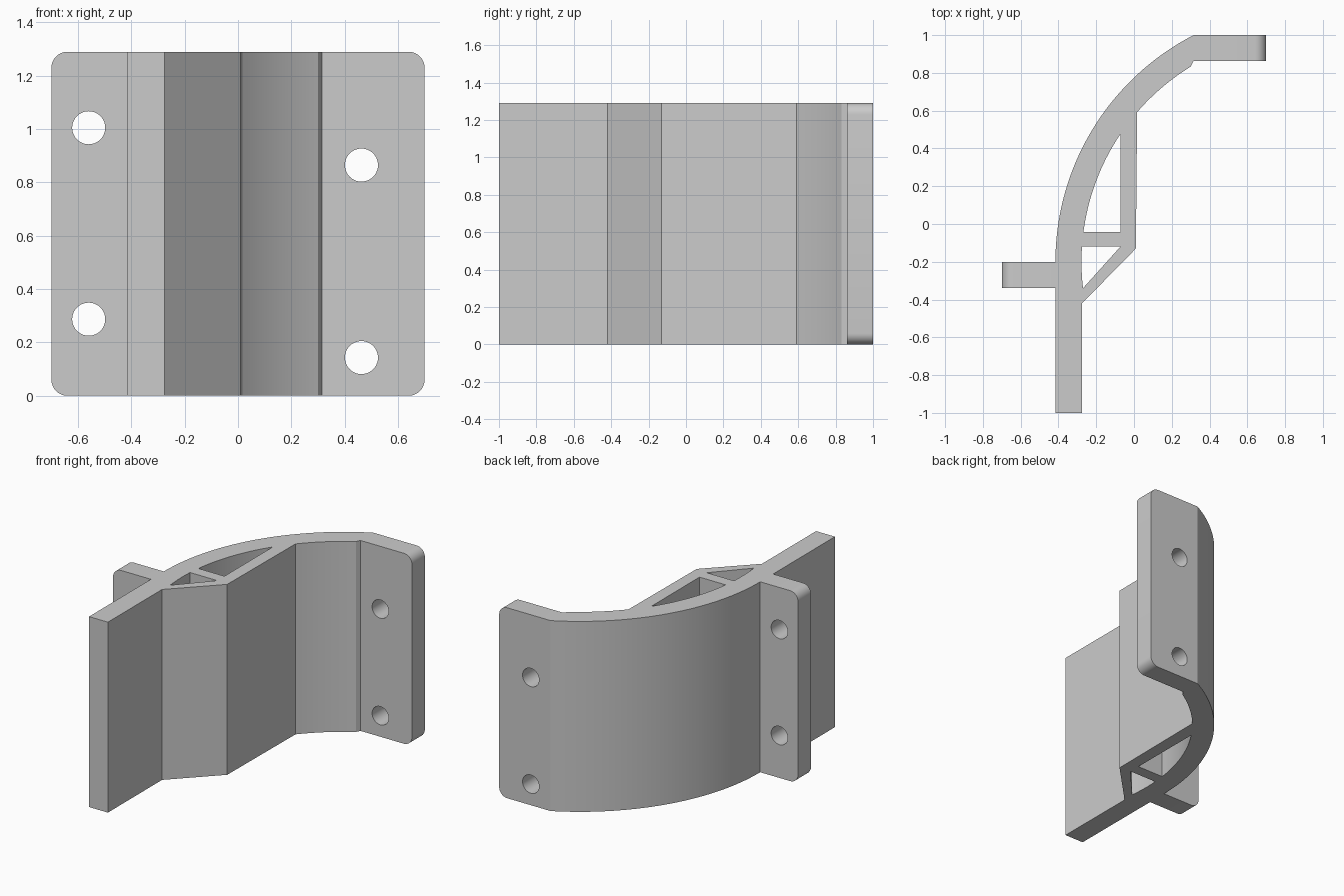
import bpy, bmesh
from math import sqrt, atan2, cos, sin, pi
from mathutils import Matrix

cube = bpy.data.objects.get("Cube")
if cube:
    bpy.data.objects.remove(cube, do_unlink=True)

HEIGHT = 1.29
CX, CY = 0.934, -0.2          # centre of the curved wall
R_OUT, R_IN = 1.35, 1.212

grey = bpy.data.materials.new("light_grey")
grey.use_nodes = True
COLOUR = (0.6, 0.6, 0.6, 1)
grey.diffuse_color = COLOUR
grey.node_tree.nodes["Principled BSDF"].inputs["Base Color"].default_value = COLOUR


def arc(radius, y0, y1, steps=32):
    """Points on the left side of the wall circle between two y values."""
    a0, a1 = (atan2(y - CY, -sqrt(radius**2 - (y - CY)**2)) % (2 * pi) for y in (y0, y1))
    angles = [a0 + (a1 - a0) * i / steps for i in range(steps + 1)]
    return [(CX + radius * cos(a), CY + radius * sin(a)) for a in angles]


def make_object(name, bm):
    bmesh.ops.recalc_face_normals(bm, faces=bm.faces)
    mesh = bpy.data.meshes.new(name)
    bm.to_mesh(mesh)
    bm.free()
    mesh.materials.append(grey)
    obj = bpy.data.objects.new(name, mesh)
    bpy.context.collection.objects.link(obj)
    return obj


def prism(points, z0, z1):
    bm = bmesh.new()
    face = bm.faces.new([bm.verts.new((x, y, z0)) for x, y in points])
    top = bmesh.ops.extrude_face_region(bm, geom=[face])["geom"]
    verts = [g for g in top if isinstance(g, bmesh.types.BMVert)]
    bmesh.ops.translate(bm, verts=verts, vec=(0, 0, z1 - z0))
    return bm


# Bracket outline: plate, left tab, curved wall, right tab, brace
outline = [(-0.275, -1), (-0.416, -1), (-0.416, -0.338), (-0.7, -0.338), (-0.7, -0.2)]
outline += arc(R_OUT, -0.2, 1.0, 48)
outline += [(0.7, 1.0), (0.7, 0.862), (0.315, 0.862)]
outline += arc(R_IN, 0.85, 0.592, 12)[1:]
outline += [(0.01, -0.13), (-0.275, -0.42)]
body = prism(outline, 0, HEIGHT)

# Rounded outer corners of both tabs
corners = [e for e in body.edges
           if all(abs(abs(v.co.x) - 0.7) < 1e-4 for v in e.verts)
           and abs(e.verts[0].co.z - e.verts[1].co.z) < 1e-4]
bmesh.ops.bevel(body, geom=corners, offset=0.06, segments=8, profile=0.5, affect='EDGES')
bracket = make_object("bracket", body)

# Pockets behind the brace, separated by a rib
upper_pocket = arc(R_IN, -0.042, 0.475) + [(-0.072, -0.042)]
lower_pocket = arc(R_IN, -0.34, -0.12, 12) + [(-0.072, -0.12)]
cutters = [make_object("pocket_cutter", prism(p, -0.1, HEIGHT + 0.1))
           for p in (upper_pocket, lower_pocket)]

# Screw holes through the tabs
for x, y, z in [(-0.56, -0.27, 1.005), (-0.56, -0.27, 0.287),
                (0.463, 0.93, 0.865), (0.463, 0.93, 0.143)]:
    bm = bmesh.new()
    bmesh.ops.create_cone(bm, cap_ends=True, segments=40, radius1=0.062, radius2=0.062,
                          depth=0.3, matrix=Matrix.Translation((x, y, z)) @ Matrix.Rotation(pi / 2, 4, 'X'))
    cutters.append(make_object("screw_hole_cutter", bm))

for cutter in cutters:
    cutter.hide_render = True
    mod = bracket.modifiers.new("cut", 'BOOLEAN')
    mod.operation = 'DIFFERENCE'
    mod.solver = 'EXACT'
    mod.object = cutter

# Apply the cuts and drop the cutters
bpy.context.view_layer.update()
graph = bpy.context.evaluated_depsgraph_get()
cut_mesh = bpy.data.meshes.new_from_object(bracket.evaluated_get(graph))
bracket.modifiers.clear()
bracket.data = cut_mesh
for cutter in cutters:
    bpy.data.objects.remove(cutter, do_unlink=True)

bpy.ops.object.select_all(action='DESELECT')
bracket.select_set(True)
bpy.context.view_layer.objects.active = bracket
bpy.ops.object.shade_smooth_by_angle(angle=pi / 7)
